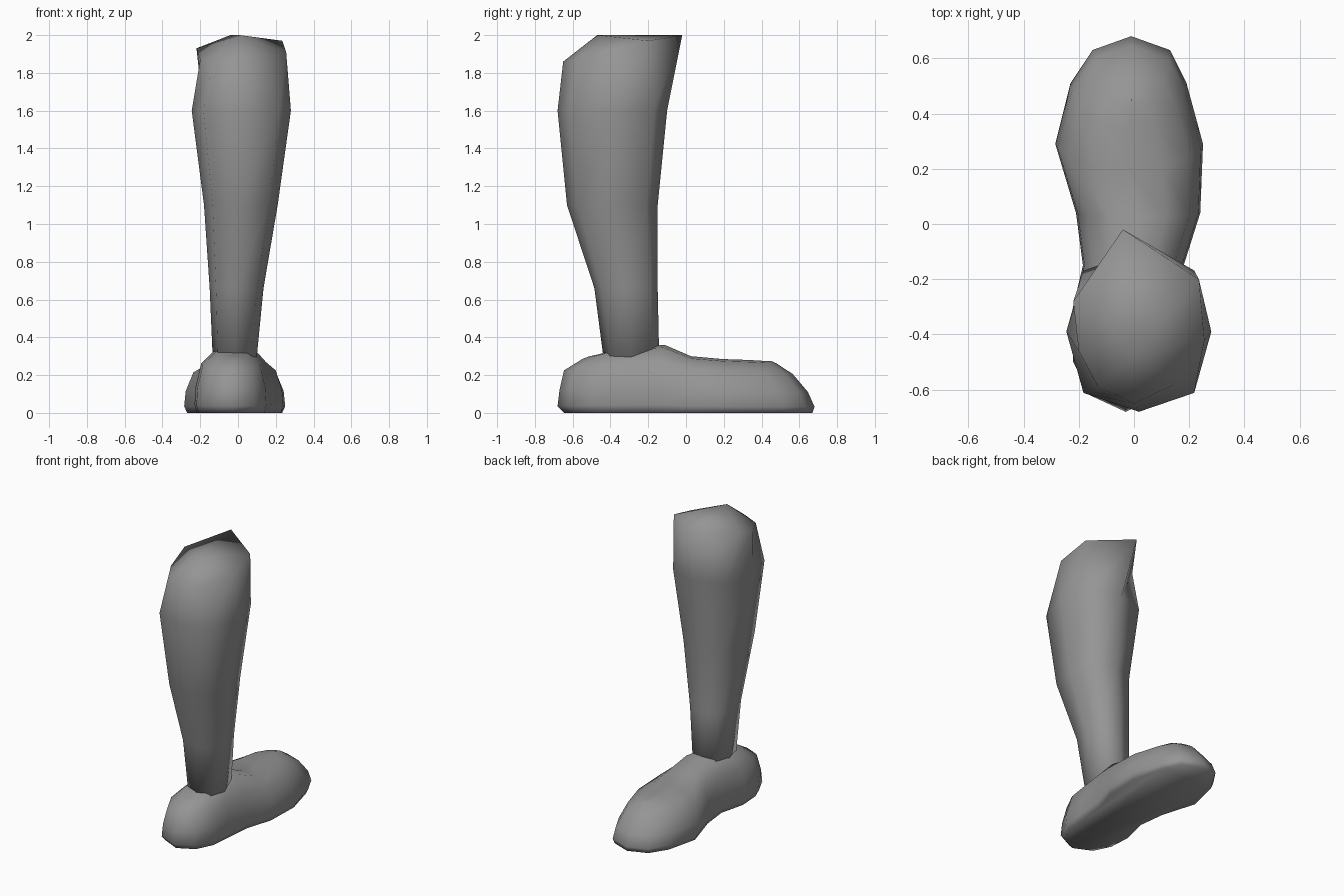
import bpy, bmesh, math

cube = bpy.data.objects.get("Cube")
if cube:
    bpy.data.objects.remove(cube, do_unlink=True)

grey = bpy.data.materials.new("plain grey")
grey.use_nodes = True
colour = (0.3, 0.3, 0.3, 1)
grey.diffuse_color = colour
grey.node_tree.nodes["Principled BSDF"].inputs["Base Color"].default_value = colour


def loft(name, rings, peak=None):
    """Skin closed rings of equal size, cap the ends and shade smooth."""
    bm = bmesh.new()
    loops = [[bm.verts.new(p) for p in ring] for ring in rings]
    n = len(loops[0])
    for a, b in zip(loops, loops[1:]):
        for i in range(n):
            j = (i + 1) % n
            bm.faces.new((a[i], a[j], b[j], b[i]))
    bm.faces.new(loops[0][::-1])
    if peak:
        top = bm.verts.new(peak)
        for i in range(n):
            bm.faces.new((loops[-1][i], loops[-1][(i + 1) % n], top))
    bmesh.ops.remove_doubles(bm, verts=bm.verts, dist=0.0005)
    bmesh.ops.recalc_face_normals(bm, faces=bm.faces)
    mesh = bpy.data.meshes.new(name)
    bm.to_mesh(mesh)
    bm.free()
    mesh.materials.append(grey)
    mesh.shade_smooth()
    obj = bpy.data.objects.new(name, mesh)
    bpy.context.collection.objects.link(obj)


# Lower leg: eight-sided rings (z, x min, x max, y min, y max)
sections = [(0.2, -0.13, 0.09, -0.425, -0.14),
            (0.66, -0.15, 0.135, -0.485, -0.15),
            (1.1, -0.18, 0.21, -0.63, -0.15),
            (1.6, -0.245, 0.28, -0.68, -0.1)]
leg_rings = []
for z, x0, x1, y0, y1 in sections:
    ring = []
    for i in range(8):
        a = math.tau * i / 8 - math.pi / 2
        k = 1.08 if i % 2 else 1
        ring.append(((x0 + x1) / 2 + k * math.cos(a) * (x1 - x0) / 2,
                     (y0 + y1) / 2 + k * math.sin(a) * (y1 - y0) / 2, z))
    leg_rings.append(ring)

# Uneven knee rim with a raised peak, from the calf side round
leg_rings.append([(0, -0.65, 1.86), (0.15, -0.58, 1.87), (0.255, -0.42, 1.91),
                  (0.235, -0.2, 1.97), (-0.04, -0.02, 2), (-0.22, -0.28, 1.93),
                  (-0.2, -0.46, 1.87), (-0.13, -0.59, 1.86)])
loft("lower_leg", leg_rings, peak=(0.01, -0.47, 2))

# Foot: stations from heel to toe (y, left edge, right edge, height)
stations = [(-0.68, -0.03, -0.03, 0.3), (-0.62, -0.16, 0.09, 0.31),
            (-0.5, -0.22, 0.15, 0.335), (-0.34, -0.23, 0.165, 0.35),
            (-0.15, -0.185, 0.18, 0.36), (0.04, -0.21, 0.24, 0.3),
            (0.29, -0.285, 0.25, 0.285), (0.51, -0.23, 0.19, 0.28),
            (0.63, -0.15, 0.13, 0.275), (0.68, -0.01, -0.01, 0.275)]
# Levels from sole to instep (width, heel length, toe length, height share)
levels = [(0.94, 0.95, 0.985, 0), (1, 1, 1, 0.12), (0.97, 0.985, 0.95, 0.4),
          (0.82, 0.95, 0.83, 0.75), (0.45, 0.8, 0.7, 0.96), (0, 0.75, 0.66, 1)]
foot_rings = []
for width, heel, toe, rise in levels:
    sides = {-1: [], 1: []}
    for y, left, right, height in stations:
        for s, side in sides.items():
            side.append(((left + right) / 2 + s * width * (right - left) / 2,
                         y * (heel if y < 0 else toe), rise * height))
    foot_rings.append(sides[1] + sides[-1][-2:0:-1])
loft("foot", foot_rings)
